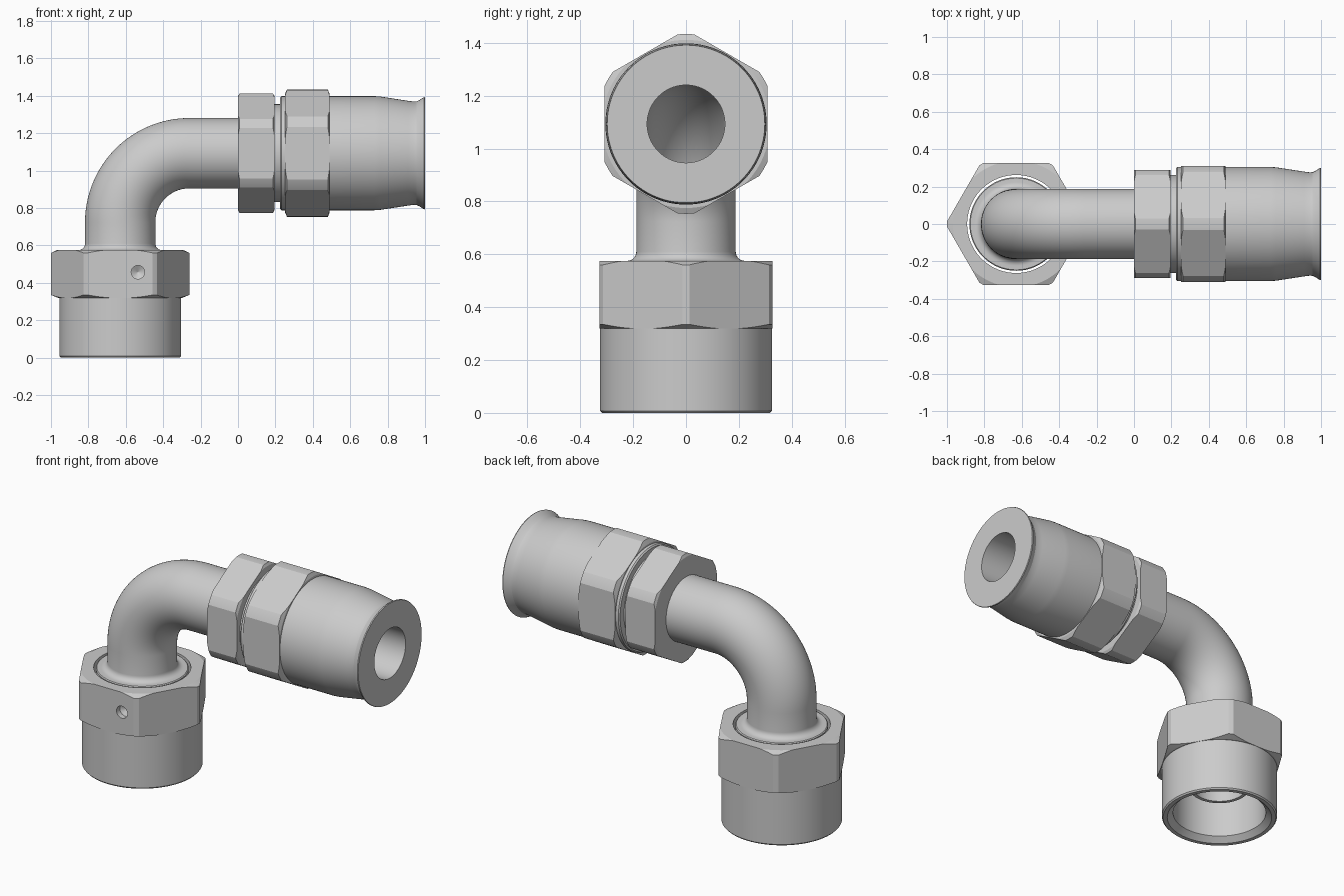
import bpy, bmesh, math

if "Cube" in bpy.data.objects:
    bpy.data.objects.remove(bpy.data.objects["Cube"])

AX, AZ = -0.63, 1.093      # x of the vertical axis, z of the horizontal axis
BORE = 0.147


def sweep(name, stations, segs=96, ring=True):
    """Skin circles (x, z, tilt, radius); ring=True joins last to first, else caps."""
    bm = bmesh.new()
    loops = []
    for x, z, t, r in stations:
        loops.append([bm.verts.new((x - math.sin(t) * r * math.cos(a),
                                    r * math.sin(a),
                                    z + math.cos(t) * r * math.cos(a)))
                      for a in (math.tau * i / segs for i in range(segs))])
    n = len(loops)
    for k in range(n if ring else n - 1):
        p, q = loops[k], loops[(k + 1) % n]
        for i in range(segs):
            j = (i + 1) % segs
            bm.faces.new((p[i], p[j], q[j], q[i]))
    if not ring:
        bm.faces.new(loops[0])
        bm.faces.new(loops[-1])
    bmesh.ops.recalc_face_normals(bm, faces=bm.faces)
    me = bpy.data.meshes.new(name)
    bm.to_mesh(me)
    bm.free()
    ob = bpy.data.objects.new(name, me)
    bpy.context.collection.objects.link(ob)
    return ob


def up(pts):
    return [(AX, z, math.pi / 2, r) for z, r in pts]


def along(pts):
    return [(x, AZ, 0, r) for x, r in pts]


def boolean(ob, cutter, op):
    cutter.hide_render = True
    bpy.context.view_layer.objects.active = ob
    m = ob.modifiers.new("bool", "BOOLEAN")
    m.operation, m.object, m.solver = op, cutter, "EXACT"
    bpy.ops.object.modifier_apply(modifier=m.name)
    bpy.data.objects.remove(cutter)


def smooth(ob):
    bpy.ops.object.select_all(action="DESELECT")
    ob.select_set(True)
    bpy.context.view_layer.objects.active = ob
    bpy.ops.object.shade_smooth_by_angle(angle=math.radians(20))


def hex_part(name, place, profile, flats, lo, hi):
    """Turned profile trimmed by a hexagonal bar."""
    ob = sweep(name, place(profile))
    r = flats / math.cos(math.pi / 6)
    boolean(ob, sweep("hex_cutter", place([(lo, r), (hi, r)]), 6, False), "INTERSECT")
    return ob


# Swivel nut: round skirt, chamfered hex and open bore
nut = hex_part("swivel_nut", up, [
    (0, 0.295), (0, 0.318), (0.008, 0.325), (0.32, 0.325), (0.32, 0.332),
    (0.335, 0.37), (0.56, 0.37), (0.575, 0.338), (0.575, 0.262), (0.03, 0.262)],
    0.327, -0.1, 0.7)

# Small drilled hole in the front flat of the nut
drill = sweep("drill", [(0.4, 0, 0, 0.036), (0.295, 0, 0, 0.036), (0.275, 0, 0, 0.002)],
              32, False)
drill.location = (-0.535, 0, 0.457)
drill.rotation_euler.z = -math.pi / 2
bpy.context.view_layer.update()
boolean(nut, drill, "DIFFERENCE")
smooth(nut)

# Bent tube with cone nose and collar
R = 0.37
CX, CZ = AX + R, AZ - R


def bend(r):
    return [(CX - R * math.sin(t), CZ + R * math.cos(t), t, r)
            for t in (math.pi / 2 * (1 - i / 32) for i in range(33))]


fillet = [(0.61 - 0.035 * math.sin(a), 0.223 - 0.035 * math.cos(a))
          for a in (math.pi / 2 * (1 - i / 6) for i in range(7))]
outer = up([(0.19, 0.168), (0.29, 0.25), (0.57, 0.25), (0.575, 0.245)] + fillet)
outer += bend(0.188) + along([(0.02, 0.188)])
inner = along([(0.02, BORE)]) + bend(BORE)[::-1] + up([(0.19, BORE)])
smooth(sweep("elbow_tube", outer + inner))

# Fixed hex at the tube end, with a narrow neck
smooth(hex_part("body_hex", along, [
    (0, 0.188), (0, 0.305), (0.008, 0.32), (0.187, 0.32), (0.195, 0.305),
    (0.195, 0.262), (0.225, 0.262), (0.225, BORE), (0.02, BORE), (0.02, 0.188)],
    0.29, -0.1, 0.4))

# Second hex with a round shoulder
smooth(hex_part("socket_hex", along, [
    (0.225, BORE), (0.225, 0.298), (0.232, 0.305), (0.25, 0.305), (0.25, 0.315),
    (0.262, 0.34), (0.48, 0.34), (0.49, 0.318), (0.49, BORE)],
    0.309, 0.1, 0.6))

# Hose sleeve: straight, tapered, then flared at the mouth
smooth(sweep("hose_sleeve", along([
    (0.49, BORE), (0.49, 0.305), (0.73, 0.305), (0.76, 0.303), (0.91, 0.28),
    (0.94, 0.276), (0.955, 0.277), (0.97, 0.284), (0.985, 0.294), (0.995, 0.3),
    (1.0, 0.298), (1.0, BORE)])))
